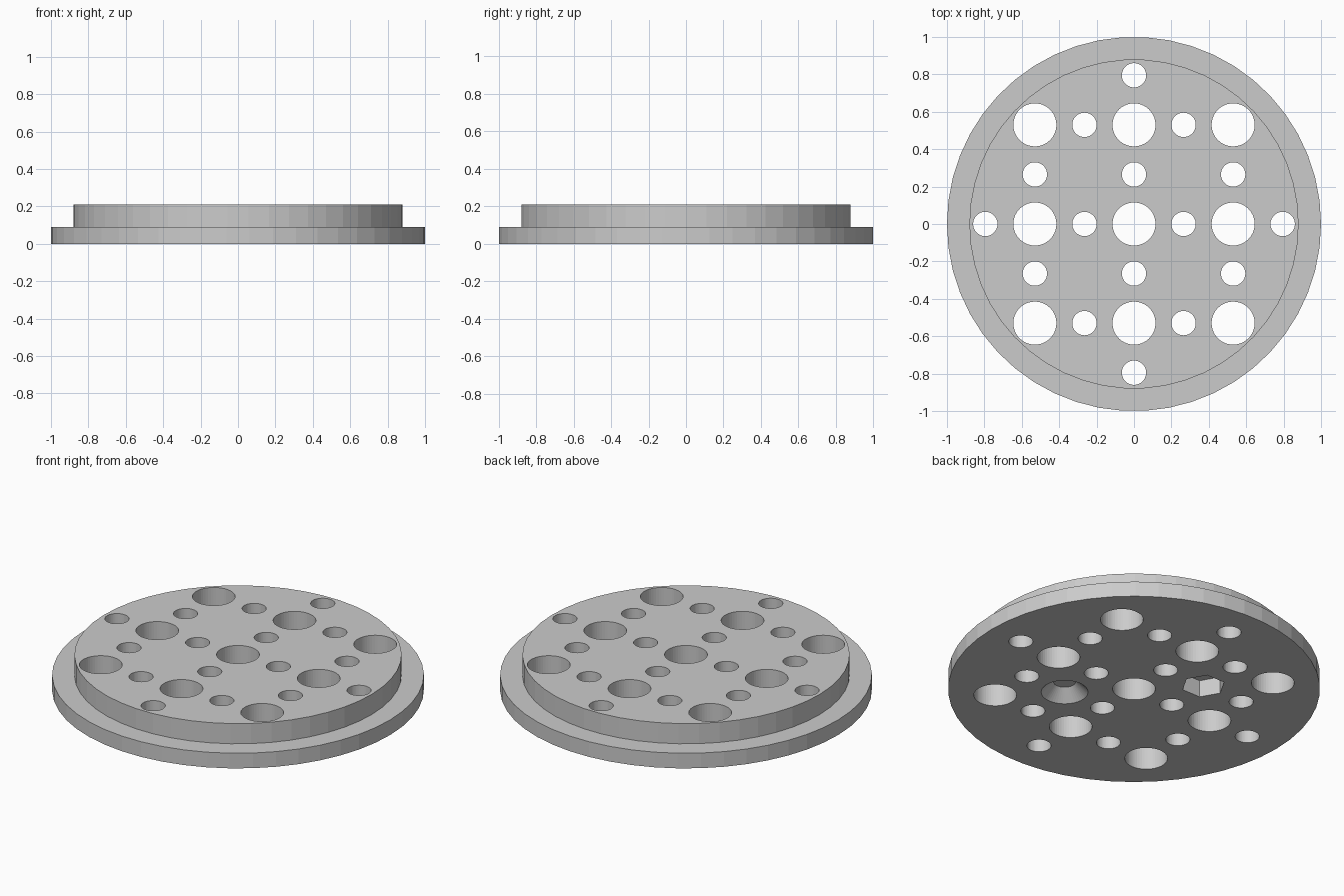
import bpy, bmesh, math
from mathutils import Matrix

cube = bpy.data.objects.get("Cube")
if cube:
    bpy.data.objects.remove(cube, do_unlink=True)

PITCH = 0.265       # spacing of the hole grid
FLANGE_H = 0.09
TOTAL_H = 0.21

grey = bpy.data.materials.new("plain grey")
grey.use_nodes = True
grey.diffuse_color = (0.6, 0.6, 0.6, 1)
grey.node_tree.nodes["Principled BSDF"].inputs["Base Color"].default_value = (0.6, 0.6, 0.6, 1)


def make_object(name, bm):
    bmesh.ops.recalc_face_normals(bm, faces=bm.faces)
    mesh = bpy.data.meshes.new(name)
    bm.to_mesh(mesh)
    bm.free()
    mesh.materials.append(grey)
    obj = bpy.data.objects.new(name, mesh)
    bpy.context.collection.objects.link(obj)
    return obj


def add_plug(bm, x, y, r_low, r_high, z_low, z_high, sides):
    """Cylinder, cone or prism standing between two heights."""
    bmesh.ops.create_cone(
        bm, cap_ends=True, segments=sides, radius1=r_low, radius2=r_high,
        depth=z_high - z_low,
        matrix=Matrix.Translation((x, y, (z_low + z_high) / 2)))


# Stepped disc: a wide flange, then a raised plate, made by stacked rings
bm = bmesh.new()
SIDES = 50
rings = []
for radius, z in ((1, 0), (1, FLANGE_H), (0.88, FLANGE_H), (0.88, TOTAL_H)):
    rings.append([bm.verts.new((radius * math.cos(i * math.tau / SIDES),
                                radius * math.sin(i * math.tau / SIDES), z))
                  for i in range(SIDES)])
for low, high in zip(rings, rings[1:]):
    for i in range(SIDES):
        j = (i + 1) % SIDES
        bm.faces.new((low[i], low[j], high[j], high[i]))
bm.faces.new(rings[0])
bm.faces.new(rings[-1])
disc = make_object("perforated_disc", bm)

# Cutter: large holes on even grid points, small holes in between and at the rim
bm = bmesh.new()
spots = [(i, j) for i in range(-2, 3) for j in range(-2, 3) if not (i % 2 and j % 2)]
spots += [(3, 0), (-3, 0), (0, 3), (0, -3)]
for i, j in spots:
    large = i % 2 == 0 and j % 2 == 0
    radius = 0.115 if large else 0.065
    add_plug(bm, i * PITCH, j * PITCH, radius, radius, -0.1, 0.3, SIDES)

# Underside pockets: a blind countersink and a blind six-sided recess
# (each runs slightly below the base for a clean cut)
add_plug(bm, PITCH, -PITCH, 0.136, 0.06, -0.01, 0.065, SIDES)
bmesh_hex_turn = Matrix.Translation((-PITCH, PITCH, 0.04)) @ Matrix.Rotation(math.pi / 2, 4, "Z")
bmesh.ops.create_cone(bm, cap_ends=True, segments=6, radius1=0.118, radius2=0.118,
                      depth=0.12, matrix=bmesh_hex_turn)
cutter = make_object("hole_cutter", bm)
cutter.hide_render = True

# Cut the holes, apply, and drop the cutter
cut = disc.modifiers.new("holes", "BOOLEAN")
cut.operation = "DIFFERENCE"
cut.solver = "EXACT"
cut.object = cutter
bpy.context.view_layer.objects.active = disc
disc.select_set(True)
bpy.ops.object.modifier_apply(modifier=cut.name)
bpy.data.objects.remove(cutter, do_unlink=True)
